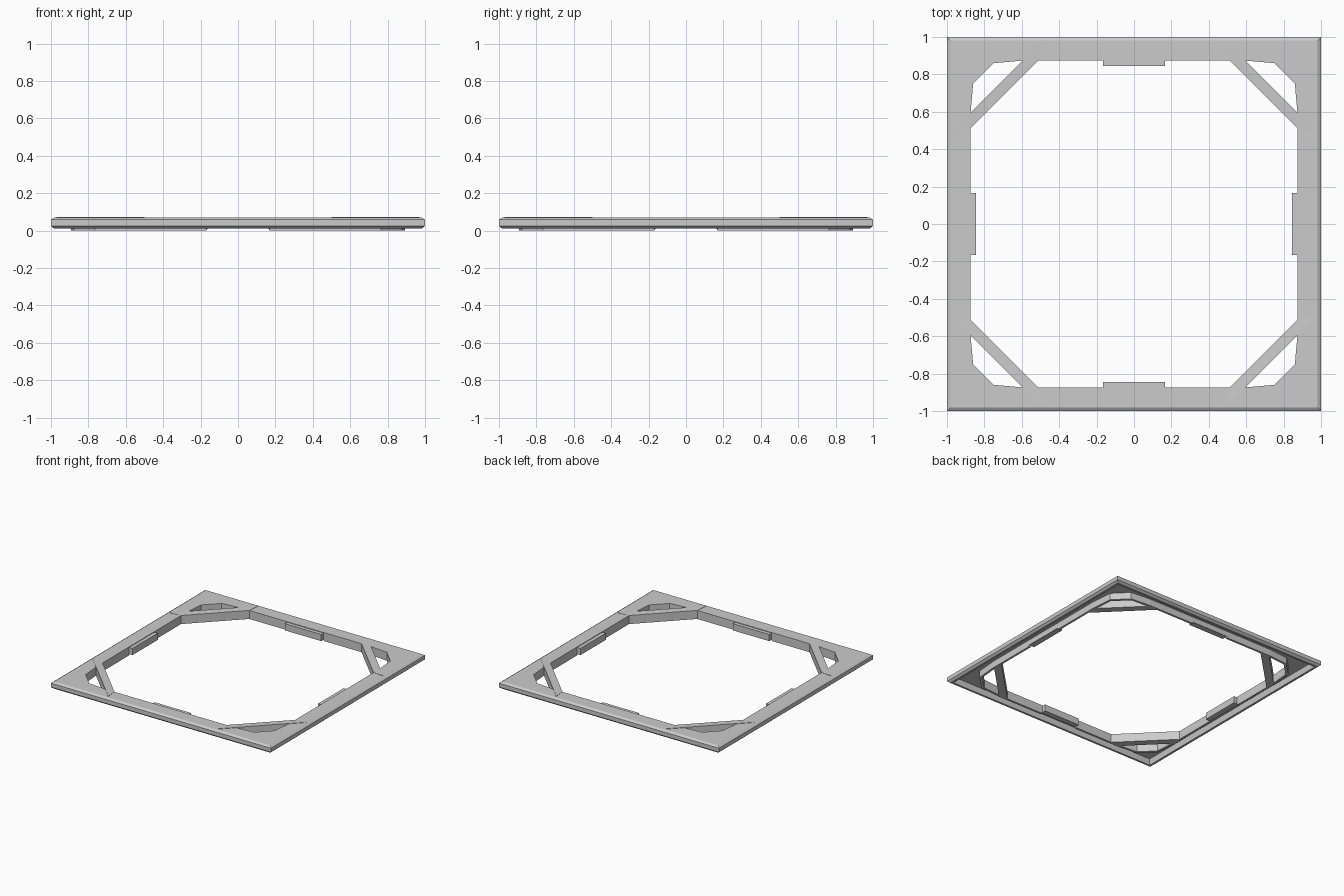
import bpy, bmesh, math
from mathutils import Matrix

cube = bpy.data.objects.get("Cube")
if cube:
    bpy.data.objects.remove(cube)

grey = bpy.data.materials.new("light grey")
grey.use_nodes = True
grey.diffuse_color = (0.6, 0.6, 0.6, 1)
grey.node_tree.nodes["Principled BSDF"].inputs["Base Color"].default_value = (0.6, 0.6, 0.6, 1)


def finish(name, bm):
    bmesh.ops.remove_doubles(bm, verts=bm.verts, dist=0.0005)
    bmesh.ops.recalc_face_normals(bm, faces=bm.faces)
    mesh = bpy.data.meshes.new(name)
    bm.to_mesh(mesh)
    bm.free()
    mesh.materials.append(grey)
    obj = bpy.data.objects.new(name, mesh)
    bpy.context.collection.objects.link(obj)
    return obj


def loft(name, loops, closed=False):
    """Skin matching loops; either closed into a tube ring or capped."""
    bm = bmesh.new()
    rings = [[bm.verts.new(p) for p in loop] for loop in loops]
    n = len(rings[0])
    pairs = list(zip(rings, rings[1:]))
    if closed:
        pairs.append((rings[-1], rings[0]))
    else:
        bm.faces.new(rings[0])
        bm.faces.new(rings[-1])
    for a, b in pairs:
        for i in range(n):
            j = (i + 1) % n
            bm.faces.new((a[i], a[j], b[j], b[i]))
    bmesh.ops.dissolve_degenerate(bm, dist=0.0005, edges=bm.edges)
    return finish(name, bm)


def around(points):
    """Repeat one corner's points around all four corners."""
    out = []
    for x, y, z in points:
        out.append((x, y, z))
    for _ in range(3):
        out += [(-y, x, z) for x, y, z in out[-len(points):]]
    return out


# Opening outline for one corner, with notches in the lip for the tabs
half = [(0.875, 0.163), (0.875, 0.168), (0.875, 0.58), (0.86, 0.75)]
inner = half + [(y, x) for x, y in reversed(half)]
notch = [0.012, 0, 0, 0, 0, 0, 0, 0.012]


def square(size, z):
    row = [(size, y, z) for y in (0.163, 0.168, 0.58, size)]
    return around(row + [(y, x, z) for x, y, z in reversed(row)])


def opening(scale, heights):
    return around([(x * scale, y * scale, z) for (x, y), z in zip(inner, heights)])


# Frame: bevelled outer rim, hollow underside and hanging inner lip
section = [(0.982, 0.07), (1, 0.058), (1, 0.025), (0.982, 0.01), (0.965, 0.01), (0.955, 0.055)]
rings = [square(s, z) for s, z in section]
rings += [opening(1.02, [0.055] * 8), opening(1.02, notch), opening(1, notch), opening(1, [0.07] * 8)]
loft("frame", rings, closed=True)

# Diagonal braces, each with a thin tilted cap lying over the frame
body = [(0.875, 0.51), (0.875, 0.595), (0.595, 0.875), (0.51, 0.875)]
cap = [(0.875, 0.51, 0.0705), (0.97, 0.5, 0.073), (0.5, 0.97, 0.073), (0.51, 0.875, 0.0705)]
# Tabs at the middle of each side
tab = [(0.845, -0.165), (0.89, -0.165), (0.89, 0.165), (0.845, 0.165)]

for i, corner in enumerate(("back_left", "back_right", "front_right", "front_left")):
    side = ("left", "back", "right", "front")[i]
    parts = [
        loft(corner + "_brace", [[(x, y, z) for x, y in body] for z in (0, 0.07)]),
        loft(corner + "_brace_cap", [[(x, y, 0.066) for x, y, z in cap], cap]),
        loft(side + "_tab", [[(x, y, z) for x, y in tab] for z in (0.01, 0.065)]),
    ]
    for part in parts:
        part.data.transform(Matrix.Rotation(i * math.pi / 2, 4, "Z"))
